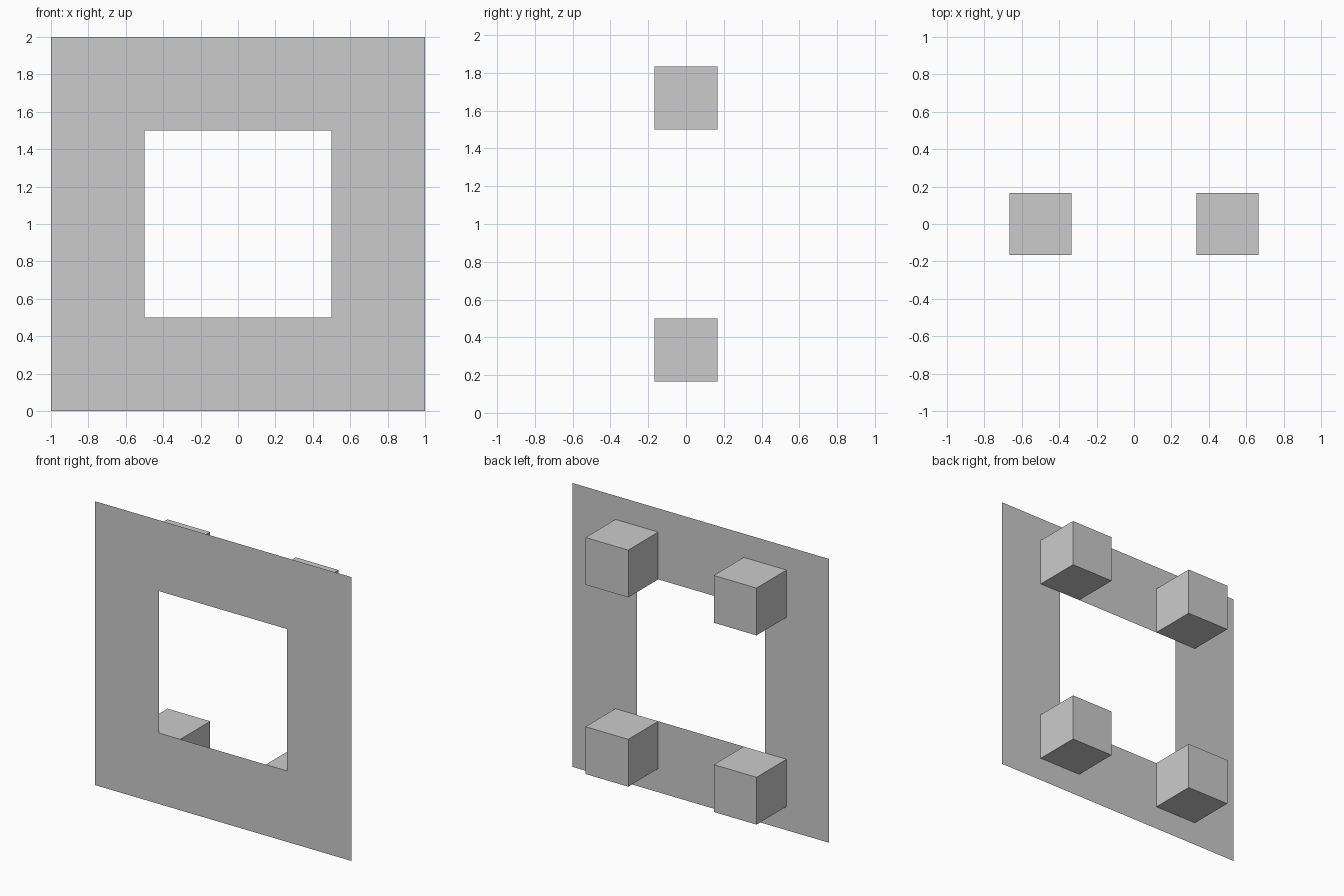
import bpy
import bmesh
from mathutils import Matrix, Vector

if "Cube" in bpy.data.objects:
    bpy.data.objects.remove(bpy.data.objects["Cube"])

S = 1 / 3            # block edge
FRONT = -S / 2       # plane of the frame, touching the blocks' front faces


def add_object(name, bm):
    mesh = bpy.data.meshes.new(name)
    bm.to_mesh(mesh)
    bm.free()
    obj = bpy.data.objects.new(name, mesh)
    bpy.context.collection.objects.link(obj)
    return obj


# Thin square frame: outer and inner square loops joined by four faces
bm = bmesh.new()
corners = [(-1, -1), (1, -1), (1, 1), (-1, 1)]
outer, inner = [[bm.verts.new((x * r, FRONT, 1 + z * r)) for x, z in corners]
                for r in (1, 0.5)]
for i in range(4):
    j = (i + 1) % 4
    bm.faces.new((outer[i], outer[j], inner[j], inner[i]))
add_object("frame_panel", bm)

# Four cube blocks behind the frame
for row, z in (("lower", 0.5 - S / 2), ("upper", 1.5 + S / 2)):
    for side, x in (("left", -0.5), ("right", 0.5)):
        bm = bmesh.new()
        bmesh.ops.create_cube(bm, size=S, matrix=Matrix.Translation(Vector((x, 0, z))))
        add_object(f"{row}_{side}_block", bm)
